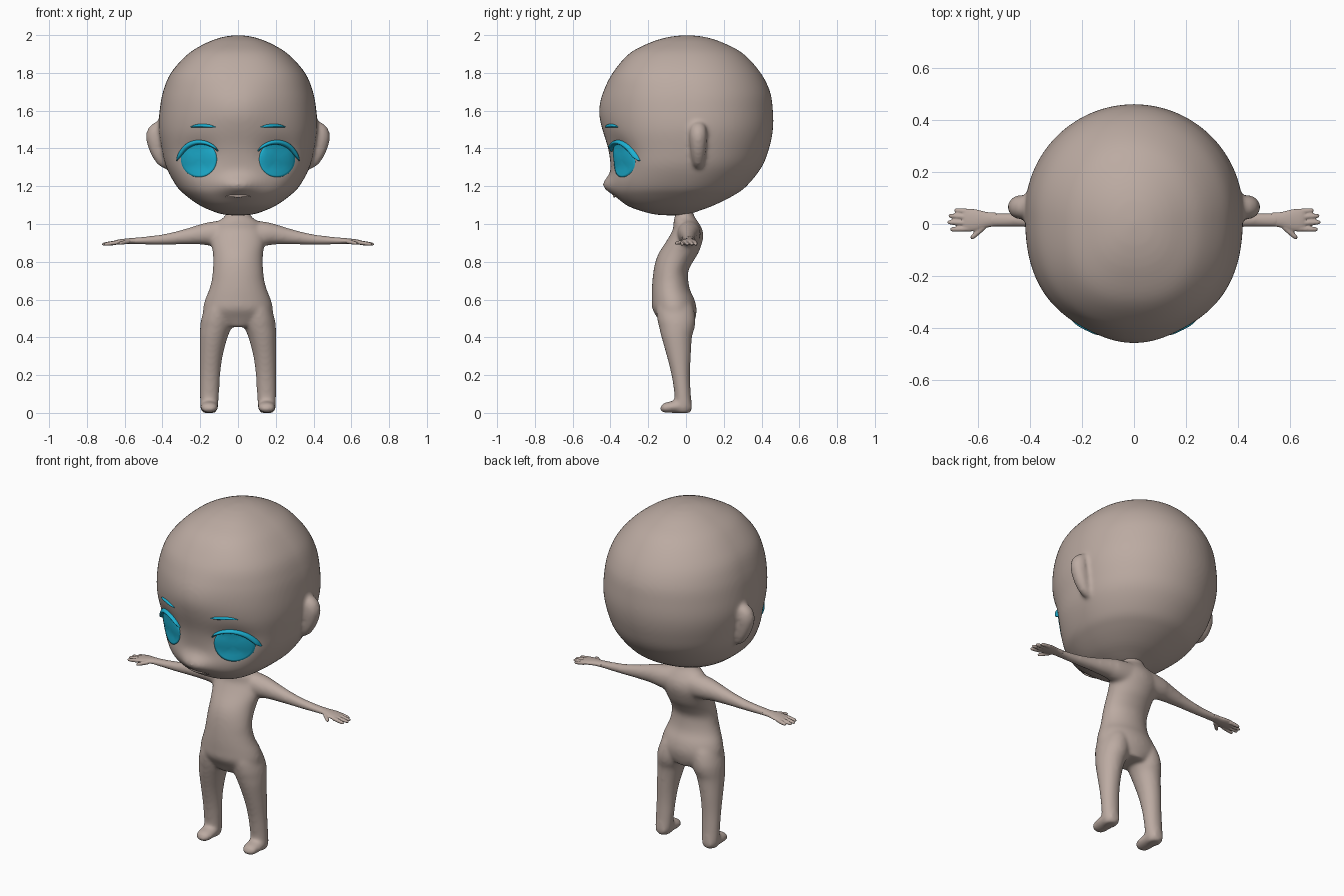
import bpy, bmesh, math
from mathutils import Vector
from mathutils.bvhtree import BVHTree

if "Cube" in bpy.data.objects:
    bpy.data.objects.remove(bpy.data.objects["Cube"])


def material(name, rgb):
    m = bpy.data.materials.new(name)
    m.diffuse_color = (*rgb, 1)
    m.use_nodes = True
    m.node_tree.nodes["Principled BSDF"].inputs["Base Color"].default_value = m.diffuse_color
    return m


SKIN = material("skin", (0.50, 0.405, 0.36))
BLUE = material("eye blue", (0.012, 0.44, 0.65))


def resample(keys, steps=5):
    """Catmull-Rom interpolation through a list of key tuples."""
    out = []
    for i in range(len(keys) - 1):
        p = [keys[max(0, min(len(keys) - 1, i + k))] for k in (-1, 0, 1, 2)]
        for s in range(steps):
            t = s / steps
            out.append([0.5 * (2 * b + (c - a) * t + (2 * a - 5 * b + 4 * c - d) * t * t
                               + (3 * b - a - 3 * c + d) * t ** 3) for a, b, c, d in zip(*p)])
    return out + [list(keys[-1])]


def loft(bm, rings):
    """Closed tube through rings of points."""
    vs = [[bm.verts.new(p) for p in r] for r in rings]
    n = len(vs[0])
    for a, b in zip(vs, vs[1:]):
        for i in range(n):
            bm.faces.new((a[i], a[(i + 1) % n], b[(i + 1) % n], b[i]))
    bm.faces.new(vs[0])
    bm.faces.new(vs[-1])


def oval(c, u, v, n=24):
    c, u, v = Vector(c), Vector(u), Vector(v)
    return [c + u * math.cos(2 * math.pi * i / n) + v * math.sin(2 * math.pi * i / n) for i in range(n)]


def finish(name, bm, mat, voxel=0, smooth=0):
    bmesh.ops.recalc_face_normals(bm, faces=bm.faces)
    for f in bm.faces:
        f.smooth = True
    me = bpy.data.meshes.new(name)
    bm.to_mesh(me)
    bm.free()
    me.materials.append(mat)
    ob = bpy.data.objects.new(name, me)
    bpy.context.collection.objects.link(ob)
    if voxel:
        m = ob.modifiers.new("blend", 'REMESH')
        m.mode, m.voxel_size, m.use_smooth_shade = 'VOXEL', voxel, True
        m = ob.modifiers.new("soften", 'SMOOTH')
        m.factor, m.iterations = 0.5, smooth
    return ob


# Head: z, half width, front y, back y
HEAD = [(1.045, .005, -.06, -.04), (1.05, .075, -.16, .01), (1.07, .14, -.24, .07), (1.1, .205, -.315, .15),
        (1.15, .275, -.365, .25), (1.2, .325, -.385, .32), (1.3, .38, -.395, .40), (1.4, .405, -.40, .44),
        (1.5, .42, -.41, .46), (1.6, .415, -.415, .46), (1.7, .397, -.405, .445), (1.8, .355, -.375, .395),
        (1.9, .265, -.30, .305), (1.96, .165, -.19, .195), (1.99, .08, -.09, .1), (2.0, .004, 0, .01)]


def head_ring(z, w, yf, yb, n=96):
    yc = (yf + yb) / 2 + 0.02 * min(1, w / .3)
    pts = []
    for i in range(n):
        c, s = math.cos(2 * math.pi * i / n), math.sin(2 * math.pi * i / n)
        e = 2 / 2.5 if s < 0 else 1
        x = w * math.copysign(abs(c) ** e, c)
        y = yc + ((yb - yc) * s if s >= 0 else (yf - yc) * abs(s) ** e)
        if s < 0:
            y -= .055 * math.exp(-(x / .10) ** 2 - ((z - 1.205) / .05) ** 2)    # nose and mouth
            y -= .045 * math.exp(-(x / .18) ** 2 - ((z - 1.6) / .18) ** 2)      # forehead
            y += .04 * math.exp(-((abs(x) - .22) / .10) ** 2 - ((z - 1.36) / .09) ** 2)  # eye sockets
        pts.append((x, y, z))
    return pts


bm = bmesh.new()
loft(bm, [head_ring(*k) for k in resample(HEAD, 6)])
surface = BVHTree.FromBMesh(bm)
# Ears, blended into the head: z, centre x, half width, half depth
EAR = [(1.295, .385, .01, .014), (1.32, .402, .028, .028), (1.38, .424, .042, .04),
       (1.45, .437, .05, .046), (1.5, .435, .044, .044), (1.53, .425, .028, .03), (1.545, .415, .008, .01)]
for s in (1, -1):
    loft(bm, [oval((s * cx, .065, z), (rx, 0, 0), (0, ry, 0)) for z, cx, rx, ry in resample(EAR)])
finish("head", bm, SKIN, .011, 8)


def on_face(x, z):
    return surface.ray_cast(Vector((x, -2, z)), Vector((0, 1, 0)))[0].y


def strip(name, keys, thick, mat):
    """Tapered strip on the face; keys are x, z, half height."""
    pts = resample(keys, 5)
    rings = []
    for i, (x, z, h) in enumerate(pts):
        a, b = pts[max(0, i - 1)], pts[min(len(pts) - 1, i + 1)]
        nrm = Vector((a[1] - b[1], 0, b[0] - a[0])).normalized()
        rings.append(oval((x, on_face(x, z), z), nrm * h, (0, -thick * min(1, h / .008), 0), 12))
    bm = bmesh.new()
    loft(bm, rings)
    finish(name, bm, mat)


for s, side in ((1, "left"), (-1, "right")):
    # Eye: domed, nearly upright disc set in the socket
    bm = bmesh.new()
    rings = []
    for r, off in ((.096, -.012), (.095, .002), (.085, .008), (.06, .015), (.03, .019), (.002, .02)):
        ring = []
        for i in range(40):
            a = 2 * math.pi * i / 40
            x, z = s * .207 + r * math.cos(a), 1.343 + r * math.sin(a)
            upright = on_face(x, 1.343) - .15 * (z - 1.343) - off
            ring.append((x, min(upright, on_face(x, z) - min(off, .003)), z))
        rings.append(ring)
    loft(bm, rings)
    finish(side + "_eye", bm, BLUE)

    # Upper lash, brow
    strip(side + "_lash", [(s * x, z, h) for x, z, h in (
        (.105, 1.385, .003), (.13, 1.41, .008), (.175, 1.43, .011), (.225, 1.431, .013),
        (.27, 1.41, .014), (.305, 1.37, .012), (.325, 1.335, .003))], .025, BLUE)
    strip(side + "_brow", [(s * x, z, h) for x, z, h in (
        (.118, 1.512, .002), (.15, 1.518, .008), (.19, 1.521, .009), (.225, 1.519, .007),
        (.25, 1.514, .002))], .012, BLUE)

# Lips
strip("lips", [(-.065, 1.145, .002), (-.035, 1.15, .007), (0, 1.148, .008),
               (.035, 1.15, .007), (.065, 1.145, .002)], .007, SKIN)

# Body: torso, legs, feet and arms blended into one skin
TORSO = [(.455, .09, -.125, .035), (.5, .175, -.15, .05), (.55, .185, -.178, .056), (.6, .174, -.181, .045),
         (.65, .154, -.181, .022), (.7, .14, -.178, .012), (.75, .134, -.172, .012), (.8, .132, -.162, .037),
         (.85, .134, -.142, .067), (.92, .145, -.097, .09), (.97, .135, -.07, .087), (1.01, .11, -.066, .065),
         (1.04, .072, -.06, .045), (1.09, .05, -.05, .03)]
LEG = [(.62, .085, .03, -.12, .0), (.57, .098, .07, -.155, .035), (.5, .111, .083, -.153, .05),
       (.45, .118, .083, -.142, .046),
       (.4, .129, .074, -.13, .032), (.3, .142, .061, -.102, .026), (.2, .148, .054, -.077, .022),
       (.1, .151, .051, -.062, .026), (.03, .153, .047, -.06, .032), (0, .153, .036, -.05, .02)]
FOOT = [(.03, .03, .03, .02), (-.02, .036, .045, .036), (-.08, .031, .047, .031),
        (-.12, .026, .04, .025), (-.135, .022, .02, .012)]
ARM = [(.05, .95, .065, .075), (.15, .948, .06, .063), (.2, .945, .051, .054), (.3, .93, .037, .039),
       (.4, .918, .030, .028), (.5, .912, .028, .021), (.57, .91, .031, .016)]
bm = bmesh.new()
loft(bm, [oval((0, (f + b) / 2, z), (w, 0, 0), (0, (b - f) / 2, 0), 40) for z, w, f, b in resample(TORSO)])
for s in (1, -1):
    loft(bm, [oval((s * cx, (f + b) / 2, z), (w, 0, 0), (0, (b - f) / 2, 0))
              for z, cx, w, f, b in resample(LEG)])
    loft(bm, [oval((s * .152, y, z), (rx, 0, 0), (0, 0, rz)) for y, z, rx, rz in resample(FOOT)])
    loft(bm, [oval((s * x, .016, z), (0, ry, 0), (0, 0, rz)) for x, z, ry, rz in resample(ARM)])
finish("body", bm, SKIN, .009, 14)

# Hands: palm, four fingers and thumb
PALM = [(.53, .018, .911, .026, .016), (.57, .016, .91, .031, .015), (.61, .015, .907, .042, .014),
        (.645, .015, .903, .044, .012), (.66, .015, .90, .038, .009)]
FINGERS = [((.635, .048, .902), (.694, .053, .892)), ((.64, .027, .903), (.716, .032, .892)),
           ((.64, .004, .903), (.721, .007, .892)), ((.64, -.018, .902), (.710, -.021, .892)),
           ((.58, -.012, .907), (.63, -.057, .897))]
for s, side in ((1, "left"), (-1, "right")):
    bm = bmesh.new()
    loft(bm, [oval((s * x, y, z), (0, ry, 0), (0, 0, rz)) for x, y, z, ry, rz in resample(PALM)])
    for a, b in FINGERS:
        a, b = (Vector((s * p[0], p[1], p[2])) for p in (a, b))
        d = (b - a).normalized()
        u = d.cross(Vector((0, 0, 1))).normalized()
        v = u.cross(d)
        loft(bm, [oval(a.lerp(b, t), u * r, v * r, 12)
                  for t, r in ((0, .011), (.5, .0105), (.85, .009), (.96, .006), (1, .002))])
    finish(side + "_hand", bm, SKIN, .004, 3)
